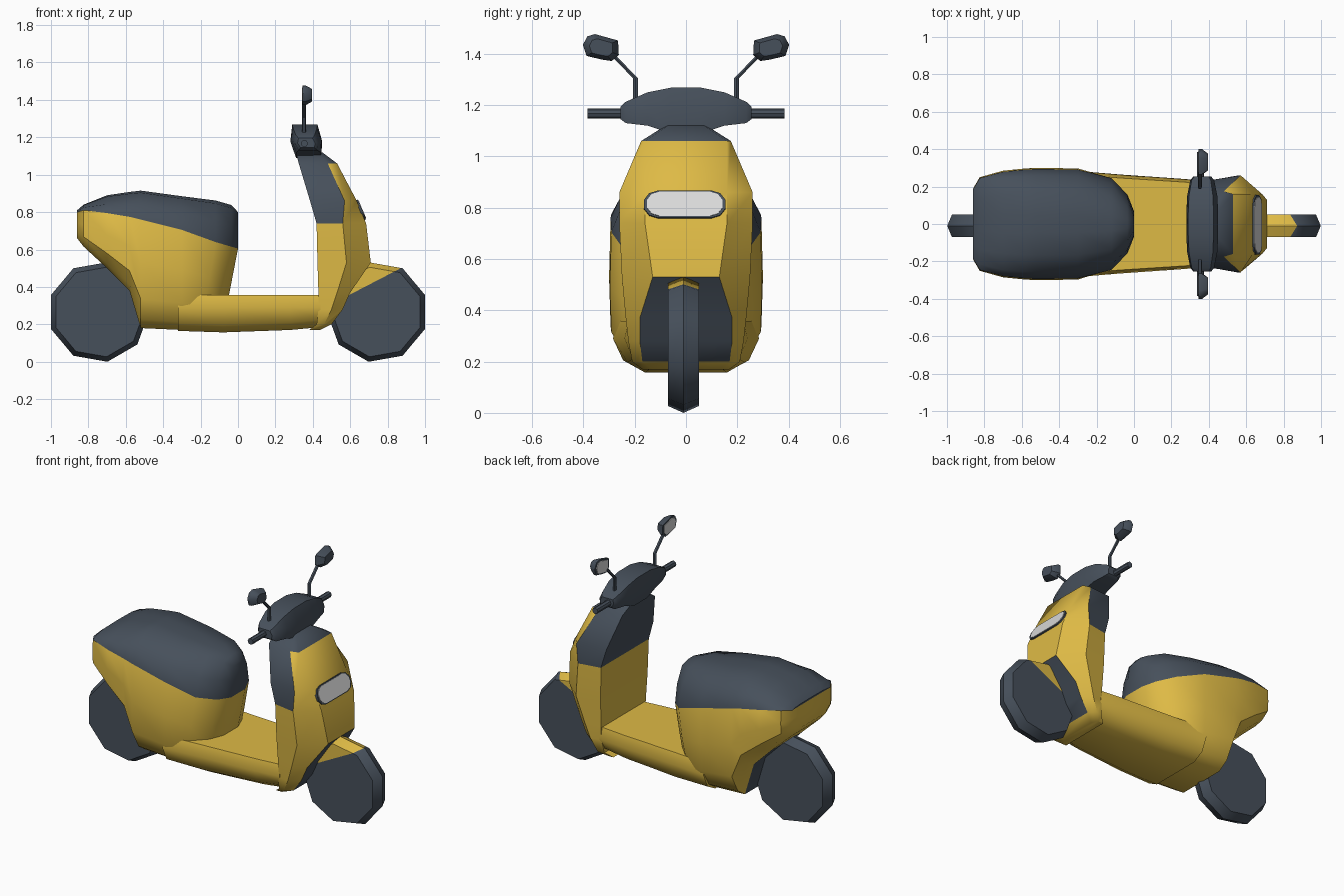
import bpy, bmesh, math
from mathutils import Vector

if "Cube" in bpy.data.objects:
    bpy.data.objects.remove(bpy.data.objects["Cube"])


def material(name, rgb):
    m = bpy.data.materials.new(name)
    m.diffuse_color = (*rgb, 1)
    m.use_nodes = True
    m.node_tree.nodes["Principled BSDF"].inputs["Base Color"].default_value = m.diffuse_color
    return m


YELLOW, DARK, LIGHT = 0, 1, 2
MATS = [material("yellow paint", (0.73, 0.49, 0.06)),
        material("dark slate", (0.062, 0.08, 0.105)),
        material("light glass", (0.70, 0.70, 0.70))]


def finish(bm, name, angle=40):
    bmesh.ops.recalc_face_normals(bm, faces=bm.faces[:])
    me = bpy.data.meshes.new(name)
    bm.to_mesh(me)
    bm.free()
    for m in MATS:
        me.materials.append(m)
    ob = bpy.data.objects.new(name, me)
    bpy.context.collection.objects.link(ob)
    bpy.ops.object.select_all(action='DESELECT')
    ob.select_set(True)
    bpy.context.view_layer.objects.active = ob
    bpy.ops.object.shade_smooth_by_angle(angle=math.radians(angle))
    return ob


def loft(rings, mat, strip_caps=False):
    """Skin closed rings; mat(ring, segment) picks the colour."""
    bm = bmesh.new()
    vs = [[bm.verts.new(p) for p in r] for r in rings]
    n = len(vs[0])
    for k in range(len(vs) - 1):
        for i in range(n):
            j = (i + 1) % n
            f = bm.faces.new((vs[k][i], vs[k][j], vs[k + 1][j], vs[k + 1][i]))
            f.material_index = mat(k, i)
    for k in (0, len(vs) - 1):
        r = vs[k]
        if strip_caps:
            for i in range(n // 2 - 1):
                f = bm.faces.new((r[i], r[i + 1], r[n - 2 - i], r[n - 1 - i]))
                f.material_index = mat(k, i)
        else:
            bm.faces.new(r).material_index = mat(min(k, len(vs) - 2), 0)
    return bm


def both(half):
    return half + [(x, -y, z) for x, y, z in reversed(half)]


def dark(k, i):
    return DARK


# wheels: nine-sided, crowned tread; the front one carries a yellow fender
def wheel(cx, start):
    rings = []
    for y, r in ((-0.07, 0.243), (-0.01, 0.27), (0.05, 0.243)):
        rings.append([(cx + r * math.cos(start + math.tau * i / 9), y,
                       0.266 + r * math.sin(start + math.tau * i / 9)) for i in range(9)])
    return loft(rings, dark)


finish(wheel(-0.745, math.radians(160)), "rear_wheel")
bm = wheel(0.745, math.radians(20))
cut, up = Vector((0.60, 0, 0.36)), Vector((-0.14, 0, 0.27)).normalized()
bmesh.ops.bisect_plane(bm, geom=bm.verts[:] + bm.edges[:] + bm.faces[:], plane_co=cut, plane_no=up)
for f in bm.faces:
    if (f.calc_center_median() - cut).dot(up) > 0:
        f.material_index = YELLOW
finish(bm, "front_wheel_and_fender")

# leg shield: z, front x/width, side x/width, back x/width
shield = [(0.17, 0.44, 0.13, 0.42, 0.17, 0.38, 0.17),
          (0.20, 0.50, 0.17, 0.46, 0.21, 0.42, 0.20),
          (0.28, 0.56, 0.18, 0.50, 0.225, 0.43, 0.215),
          (0.37, 0.60, 0.18, 0.53, 0.235, 0.43, 0.22),
          (0.53, 0.71, 0.13, 0.58, 0.25, 0.425, 0.23),
          (0.74, 0.685, 0.16, 0.56, 0.26, 0.42, 0.235),
          (0.86, 0.635, 0.16, 0.57, 0.26, 0.385, 0.23),
          (1.06, 0.53, 0.16, 0.48, 0.175, 0.325, 0.16),
          (1.12, 0.45, 0.07, 0.42, 0.08, 0.31, 0.07)]


def shield_mat(k, i):
    if k >= 7 or (k >= 5 and i in (1, 2, 3)):
        return DARK                      # inner panel and neck
    return DARK if 1 <= k <= 3 and i == 5 else YELLOW   # wheel well


rings = [both([(xf, wf, z), (xs, ws, z), (xb, wb, z)]) for z, xf, wf, xs, ws, xb, wb in shield]
finish(loft(rings, shield_mat), "leg_shield")

# floor board: x, bottom z, half width
floor = [(-0.32, 0.165, 0.285), (-0.08, 0.157, 0.265), (0.28, 0.17, 0.24), (0.44, 0.185, 0.222)]
rings = [both([(x, w * 0.6, zb), (x, w * 0.86, zb + 0.04), (x, w, 0.29), (x, w * 0.93, 0.358)])
         for x, zb, w in floor]
finish(loft(rings, lambda k, i: YELLOW), "floor_board")

# rear body and seat: x, seat top, seat seam, bottom, half width
rear = [(-0.86, 0.81, 0.80, 0.66, 0.19),
        (-0.825, 0.84, 0.81, 0.615, 0.25),
        (-0.70, 0.89, 0.795, 0.50, 0.285),
        (-0.58, 0.908, 0.775, 0.38, 0.297),
        (-0.52, 0.915, 0.76, 0.18, 0.30),
        (-0.30, 0.885, 0.705, 0.17, 0.297),
        (-0.12, 0.862, 0.64, 0.165, 0.25),
        (-0.035, 0.838, 0.615, 0.165, 0.16),
        (0.0, 0.80, 0.605, 0.165, 0.07)]
rings = []
for x, zt, zs, zb, w in rear:
    h, t = zs - zb, zt - zs
    half = [(0.55, zb), (0.78, zb + 0.08 * h), (0.98, zb + 0.27 * h), (1.0, zb + 0.6 * h),
            (0.98, zs), (0.86, zs + 0.5 * t), (0.55, zs + 0.93 * t), (0.15, zt)]
    lean = 0.2 if x > -0.15 else 0
    rings.append(both([(x - lean * max(0, 0.6 - z), w * u, z) for u, z in half]))


def rear_mat(k, i):
    if i == 15:
        return DARK if 2 <= k <= 3 else YELLOW   # rear wheel well
    return DARK if 4 <= i <= 10 else YELLOW      # seat above the seam


finish(loft(rings, rear_mat, strip_caps=True), "rear_body_and_seat")

# handlebar cover: y, bottom z, top z, depth factor
bar = [(0.06, 1.09, 1.268, 1.0), (0.15, 1.12, 1.25, 0.95), (0.235, 1.13, 1.213, 0.75), (0.255, 1.145, 1.195, 0.55)]
bar = [(-y, b, t, d) for y, b, t, d in reversed(bar)] + bar
rings = []
for y, b, t, d in bar:
    m = (b + t) / 2
    rings.append([(0.365 + d * dx, y, z) for dx, z in
                  ((-0.055, b), (-0.085, m), (-0.075, t), (0.06, t), (0.085, m), (0.08, b))])
finish(loft(rings, dark), "handlebar_cover")


# grips, mirror stems and mirrors on both sides
def circle(x, y, z, r, axis, n=8):
    pts = []
    for i in range(n):
        c, s = r * math.cos(math.tau * i / n), r * math.sin(math.tau * i / n)
        pts.append((x + c, y, z + s) if axis == 'Y' else (x + c, y + s, z))
    return pts


outline = [(0.262, 1.395), (0.265, 1.452), (0.355, 1.477), (0.385, 1.468),
           (0.402, 1.435), (0.388, 1.392), (0.33, 1.378), (0.29, 1.372)]


def mirror_ring(x, scale, s):
    return [(x, s * (0.33 + (y - 0.33) * scale), 1.425 + (z - 1.425) * scale) for y, z in outline]


for s, side in ((1, "left"), (-1, "right")):
    finish(loft([circle(0.355, s * y, 1.167, 0.019, 'Y') for y in (0.22, 0.385)], dark), side + "_grip")
    stem = ((0.197, 1.20), (0.197, 1.305), (0.28, 1.39))
    finish(loft([circle(0.352, s * y, z, 0.011, 'Z', 6) for y, z in stem], dark), side + "_mirror_stem")
    finish(loft([mirror_ring(0.345, 1, s), mirror_ring(0.362, 1, s), mirror_ring(0.395, 0.65, s)], dark),
           side + "_mirror")
    finish(loft([mirror_ring(0.341, 0.8, s), mirror_ring(0.346, 0.8, s)], lambda k, i: LIGHT),
           side + "_mirror_glass")


# headlight: stadium plates lying on the sloped shield front
def stadium(half_len, r, lift):
    base, slope, out = Vector((0.657, 0, 0.812)), Vector((-0.42, 0, 1)).normalized(), Vector((1, 0, 0.42)).normalized()
    pts = []
    for i in range(12):
        a = math.pi * (i if i < 6 else i - 1) / 5 - math.pi / 2 if i < 6 else math.pi * (i - 6) / 5 + math.pi / 2
        y = r * math.cos(a) + (half_len - r) * (1 if i < 6 else -1)
        pts.append(base + slope * r * math.sin(a) + out * lift + Vector((0, y - 0.005, 0)))
    return pts


finish(loft([stadium(0.162, 0.057, -0.01), stadium(0.162, 0.057, 0.006)], dark), "headlight_frame")
finish(loft([stadium(0.15, 0.051, 0.0), stadium(0.15, 0.051, 0.009)], lambda k, i: LIGHT), "headlight_lens")
